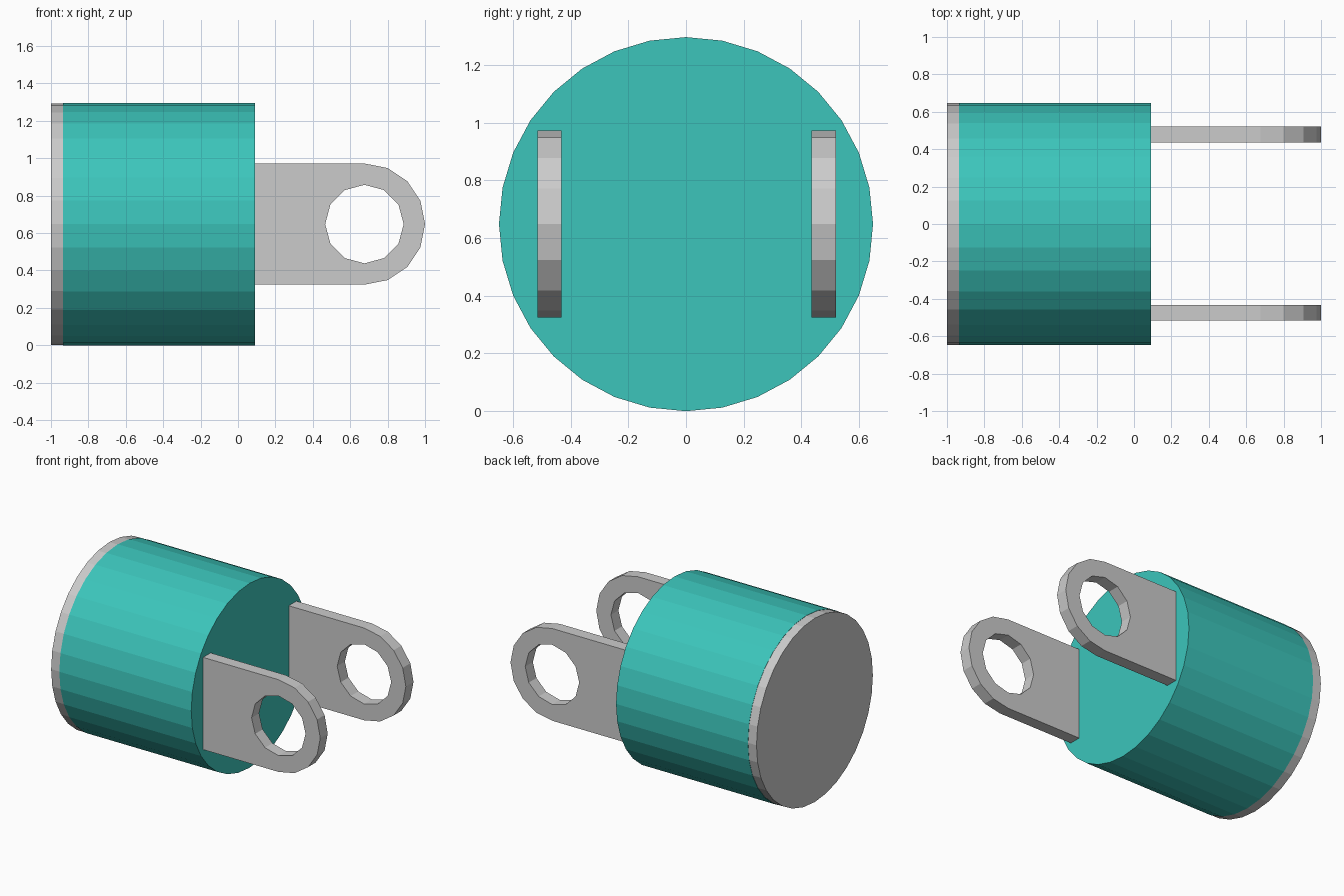
import bpy, bmesh, math
from mathutils import Vector

if "Cube" in bpy.data.objects:
    bpy.data.objects.remove(bpy.data.objects["Cube"])

CZ = 0.648
teal = bpy.data.materials.new("teal")
teal.diffuse_color = (0.045, 0.56, 0.50, 1)
teal.use_nodes = True
teal.node_tree.nodes["Principled BSDF"].inputs["Base Color"].default_value = teal.diffuse_color


def disc(name, x0, x1, radius, sides=32, mat=None):
    bpy.ops.mesh.primitive_cylinder_add(
        vertices=sides, radius=radius, depth=x1 - x0,
        location=((x0 + x1) / 2, 0, CZ), rotation=(0, math.pi / 2, 0))
    ob = bpy.context.object
    ob.name = name
    if mat:
        ob.data.materials.append(mat)
    return ob


def arc(cx, r, a0, a1, n, closed=False):
    count = n if closed else n + 1
    return [(cx + r * math.cos(a0 + (a1 - a0) * i / n),
             CZ + r * math.sin(a0 + (a1 - a0) * i / n)) for i in range(count)]


def lug(name, y0, y1):
    # rounded plate outline with a pin hole, filled and extruded
    bm = bmesh.new()
    outline = [(0.09, CZ - 0.324)] + arc(0.676, 0.324, -math.pi / 2, math.pi / 2, 8) + [(0.09, CZ + 0.324)]
    hole = arc(0.676, 0.21, 0, 2 * math.pi, 12, True)
    edges = []
    for loop in (outline, hole):
        vs = [bm.verts.new((x, y0, z)) for x, z in loop]
        edges += [bm.edges.new((vs[i - 1], vs[i])) for i in range(len(vs))]
    bmesh.ops.triangle_fill(bm, edges=edges, use_beauty=True, normal=Vector((0, -1, 0)))
    res = bmesh.ops.extrude_face_region(bm, geom=bm.faces[:], use_keep_orig=True)
    moved = [g for g in res["geom"] if isinstance(g, bmesh.types.BMVert)]
    bmesh.ops.translate(bm, verts=moved, vec=(0, y1 - y0, 0))
    bmesh.ops.recalc_face_normals(bm, faces=bm.faces[:])
    me = bpy.data.meshes.new(name)
    bm.to_mesh(me)
    bm.free()
    ob = bpy.data.objects.new(name, me)
    bpy.context.collection.objects.link(ob)


# main drum and its end plate
disc("drum_body", -0.935, 0.09, 0.648, mat=teal)
disc("end_plate", -1.0, -0.935, 0.646)

# pair of pin lugs
lug("front_lug", -0.515, -0.432)
lug("back_lug", 0.435, 0.52)
